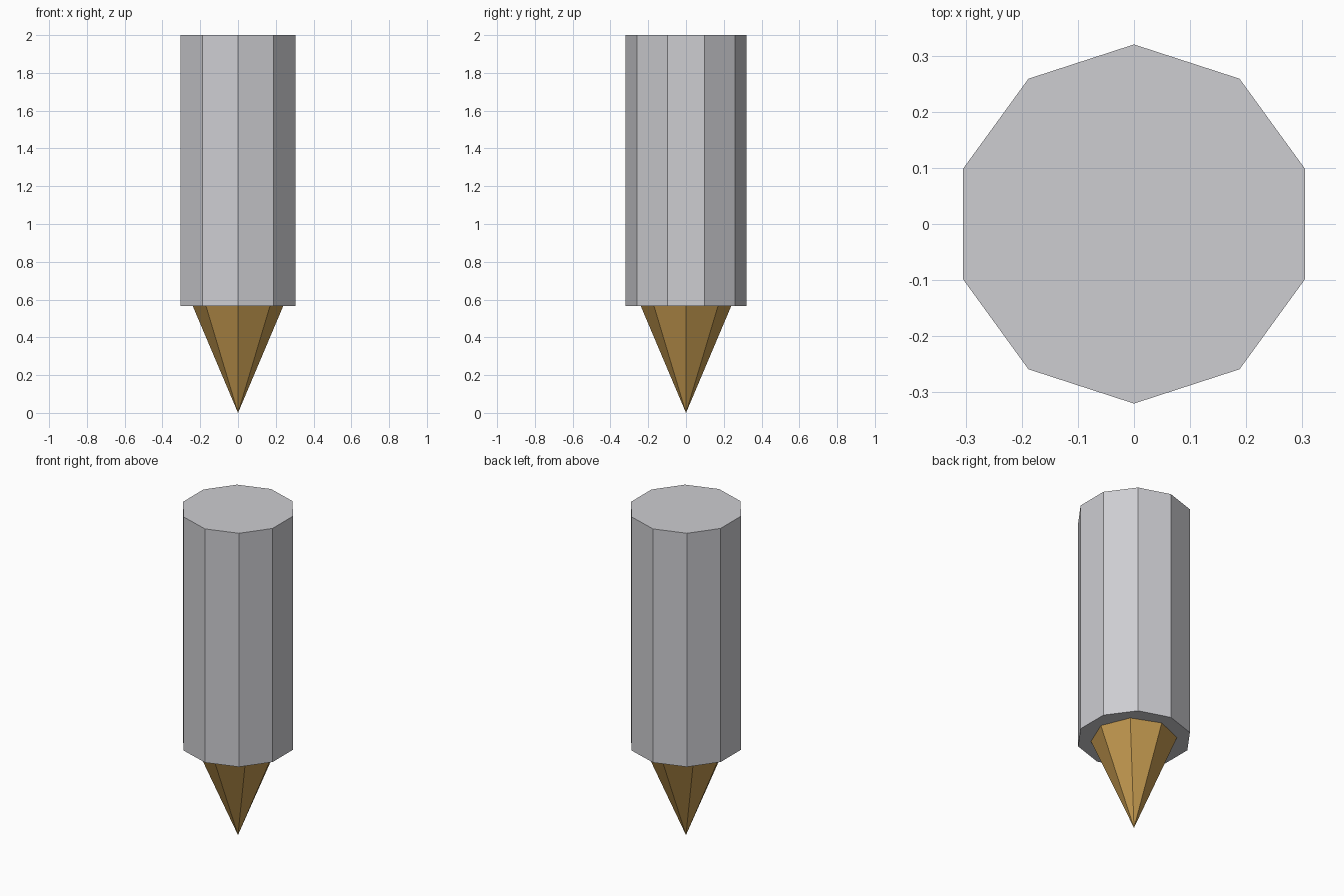
import bpy
import bmesh
from math import sin, cos, pi

old = bpy.data.objects.get("Cube")
if old:
    bpy.data.objects.remove(old, do_unlink=True)


def material(name, rgb):
    mat = bpy.data.materials.new(name)
    mat.use_nodes = True
    color = (*rgb, 1.0)
    mat.diffuse_color = color
    bsdf = next(n for n in mat.node_tree.nodes if n.type == 'BSDF_PRINCIPLED')
    bsdf.inputs["Base Color"].default_value = color
    return mat


def ring(bm, sides, radius, z):
    # first corner points to the back (+y)
    return [bm.verts.new((radius * sin(2 * pi * i / sides),
                          radius * cos(2 * pi * i / sides), z))
            for i in range(sides)]


def spindle(name, sides, bottom, top, mat):
    """Flat-sided solid between two (radius, z) ends; radius 0 makes a point."""
    bm = bmesh.new()
    upper = ring(bm, sides, *top)
    bm.faces.new(upper)
    if bottom[0] == 0:
        lower = [bm.verts.new((0, 0, bottom[1]))] * sides
    else:
        lower = ring(bm, sides, *bottom)
        bm.faces.new(lower)
    for i in range(sides):
        j = (i + 1) % sides
        corners = [upper[i], upper[j], lower[j], lower[i]]
        bm.faces.new(list(dict.fromkeys(corners)))
    bmesh.ops.recalc_face_normals(bm, faces=bm.faces)
    mesh = bpy.data.meshes.new(name)
    bm.to_mesh(mesh)
    bm.free()
    mesh.materials.append(mat)
    obj = bpy.data.objects.new(name, mesh)
    bpy.context.collection.objects.link(obj)
    return obj


grey = material("light grey", (0.61, 0.61, 0.64))
brass = material("golden brown", (0.55, 0.32, 0.08))

# ten-sided barrel
spindle("barrel", 10, (0.32, 0.567), (0.32, 2.0), grey)

# eight-sided point below the barrel
spindle("tip", 8, (0, 0.0), (0.24, 0.567), brass)
